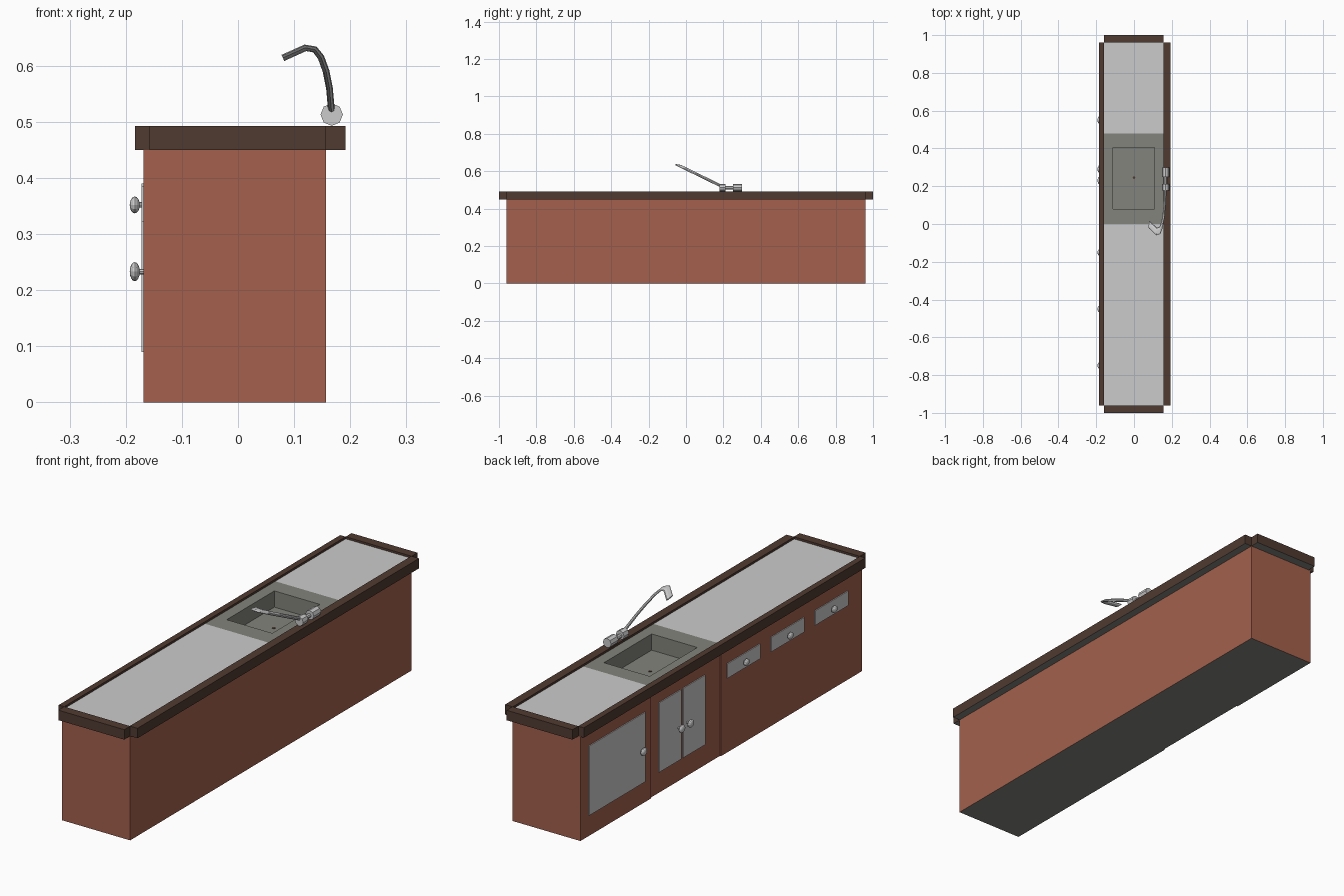
import bpy, bmesh, math
from mathutils import Matrix, Vector

if "Cube" in bpy.data.objects:
    bpy.data.objects.remove(bpy.data.objects["Cube"])


def material(name, rgb):
    m = bpy.data.materials.new(name)
    m.diffuse_color = (*rgb, 1)
    m.use_nodes = True
    m.node_tree.nodes["Principled BSDF"].inputs["Base Color"].default_value = m.diffuse_color
    return m


BRICK = material("red_brown", (0.37, 0.118, 0.073))
WOOD = material("dark_wood", (0.08, 0.043, 0.03))
STONE = material("warm_grey", (0.23, 0.23, 0.205))


def finish(name, bm, *mats):
    bmesh.ops.recalc_face_normals(bm, faces=bm.faces)
    me = bpy.data.meshes.new(name)
    bm.to_mesh(me)
    bm.free()
    for m in mats:
        me.materials.append(m)
    ob = bpy.data.objects.new(name, me)
    bpy.context.collection.objects.link(ob)
    return ob


def box(name, x, y, z, *mats, open_top=False):
    """Box from ranges; a second material goes on the underside."""
    bm = bmesh.new()
    bmesh.ops.create_cube(bm, size=1)
    for v in bm.verts:
        v.co = [r[0] + (c + 0.5) * (r[1] - r[0]) for r, c in zip((x, y, z), v.co)]
    bmesh.ops.recalc_face_normals(bm, faces=bm.faces)
    bm.normal_update()
    if len(mats) > 1:
        for f in bm.faces:
            f.material_index = int(f.normal.z < -0.5)
    if open_top:
        top = [f for f in bm.faces if f.normal.z > 0.5]
        bmesh.ops.delete(bm, geom=top, context='FACES_ONLY')
    return finish(name, bm, *mats)


FRONT, MID, BACK = -0.168, -0.163, 0.157

# Cabinet bodies: the sink cabinet sits back slightly
box("drawer_cabinet", (FRONT, BACK), (-0.96, 0), (0, 0.45), BRICK, STONE)
box("sink_cabinet", (MID, BACK), (0, 0.48), (0, 0.45), BRICK, STONE, open_top=True)
box("side_cabinet", (FRONT, BACK), (0.48, 0.96), (0, 0.45), BRICK, STONE)

# Worktops and wooden rim
box("long_worktop", (-0.158, BACK), (-0.96, 0), (0.45, 0.484))
box("short_worktop", (-0.158, BACK), (0.48, 0.96), (0.45, 0.484))
RIM = (0.45, 0.493)
box("door_side_rim", (-0.184, -0.158), (-0.96, 0.96), RIM, WOOD, STONE)
box("faucet_side_rim", (0.155, 0.192), (-0.96, 0.96), RIM, WOOD, STONE)
for label, s in (("near", -1), ("far", 1)):
    box(label + "_end_rim", (-0.158, BACK), sorted((s * 0.96, s)), RIM, WOOD, STONE)

# Sink: flat surround dropping into a rectangular basin
bm = bmesh.new()
rings = []
for x0, x1, y0, y1, z in ((-0.158, 0.157, 0, 0.48, 0.484),
                          (-0.11, 0.108, 0.08, 0.405, 0.484),
                          (-0.11, 0.108, 0.08, 0.405, 0.414)):
    rings.append([bm.verts.new((x, y, z)) for x, y in
                  ((x0, y0), (x1, y0), (x1, y1), (x0, y1))])
for a, b in zip(rings, rings[1:]):
    for i in range(4):
        j = (i + 1) % 4
        bm.faces.new((a[i], a[j], b[j], b[i]))
bm.faces.new(rings[-1])
sink = finish("sink_basin", bm, STONE)
if sink.data.polygons[-1].normal.z < 0:
    sink.data.flip_normals()


def rod(name, centre, axis, radius, length, sides=8, mat=None, squash=(1, 1, 1)):
    bm = bmesh.new()
    rot = Vector((0, 0, 1)).rotation_difference(Vector(axis)).to_matrix().to_4x4()
    bmesh.ops.create_cone(bm, cap_ends=True, segments=sides, radius1=radius,
                          radius2=radius, depth=length,
                          matrix=Matrix.Translation(centre) @ Matrix.Diagonal((*squash, 1)) @ rot)
    return finish(name, bm, *([mat] if mat else []))


rod("sink_drain", (0, 0.245, 0.4145), (0, 0, 1), 0.007, 0.003, 8, WOOD)


def knob(name, face_x, y, z, r):
    """Flattened ball on a short stem."""
    bm = bmesh.new()
    m = (Matrix.Translation((-0.184, y, z)) @ Matrix.Diagonal((0.009, r * 1.15, r, 1))
         @ Matrix.Rotation(math.pi / 2, 4, 'Y'))
    bmesh.ops.create_uvsphere(bm, u_segments=12, v_segments=8, radius=1, matrix=m)
    finish(name, bm)
    rod(name + "_stem", ((face_x - 0.182) / 2, y, z), (1, 0, 0), 0.005, face_x + 0.182)


# Doors: front x, y range, knob y
DOORS = [("side_door", FRONT, 0.523, 0.905, 0.55),
         ("left_sink_door", MID, 0.27, 0.42, 0.29),
         ("right_sink_door", MID, 0.106, 0.256, 0.23)]
for name, fx, y0, y1, ky in DOORS:
    box(name, (fx - 0.004, fx), (y0, y1), (0.09, 0.39))
    knob(name + "_knob", fx, ky, 0.233, 0.017)

# Drawers
for i, y in enumerate((-0.15, -0.45, -0.75)):
    name = f"drawer_{i + 1}"
    box(name, (FRONT - 0.004, FRONT), (y - 0.112, y + 0.112), (0.322, 0.385))
    knob(name + "_knob", FRONT, y, 0.352, 0.015)

# Faucet valves and connecting bar
rod("faucet_valve", (0.167, 0.195, 0.513), (0, 1, 0), 0.02, 0.034)
rod("faucet_bar", (0.165, 0.245, 0.511), (0, 1, 0), 0.009, 0.09)
rod("faucet_handle", (0.167, 0.275, 0.513), (0, 1, 0), 0.02, 0.05)

# Spout: bent tube lying in a leaning plane, wider along y
path = [(0.167, 0.515), (0.163, 0.56), (0.157, 0.59), (0.148, 0.615),
        (0.137, 0.629), (0.12, 0.632), (0.08, 0.614)]
bm = bmesh.new()
rings = []
for i, (x, z) in enumerate(path):
    x0, z0 = path[max(i - 1, 0)]
    x1, z1 = path[min(i + 1, len(path) - 1)]
    n = Vector((z0 - z1, x1 - x0)).normalized()
    y = 0.2 - 2.05 * (z - 0.515)
    ring = []
    for k in range(8):
        a = k * math.tau / 8
        u, w = 0.006 * math.cos(a), 0.017 * math.sin(a)
        ring.append(bm.verts.new((x + n.x * u, y + w - 2.05 * n.y * u, z + n.y * u)))
    rings.append(ring)
for a, b in zip(rings, rings[1:]):
    for k in range(8):
        j = (k + 1) % 8
        bm.faces.new((a[k], a[j], b[j], b[k]))
bm.faces.new(rings[0])
bm.faces.new(rings[-1])
finish("faucet_spout", bm)
